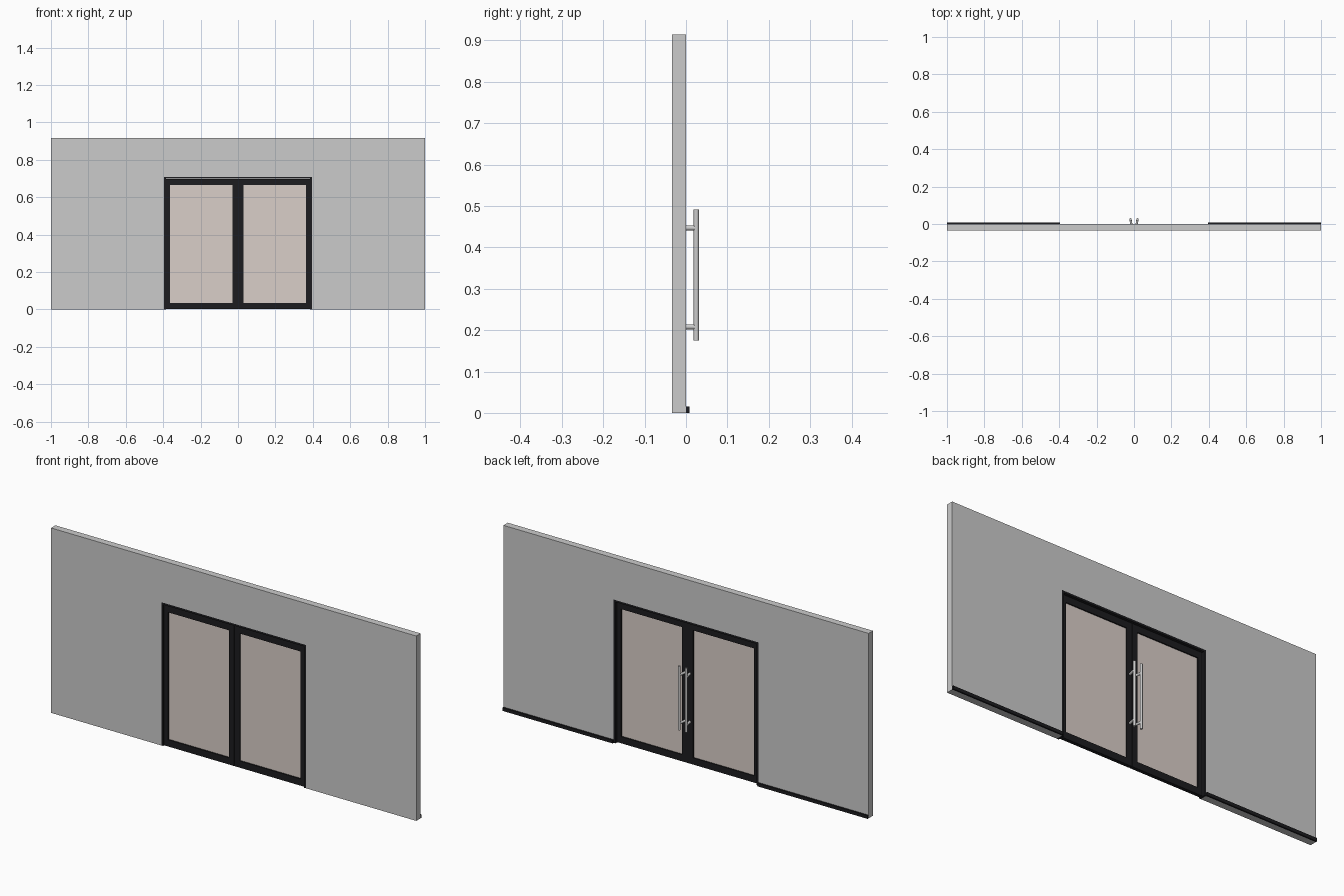
import bpy, bmesh, math
from mathutils import Vector

if "Cube" in bpy.data.objects:
    bpy.data.objects.remove(bpy.data.objects["Cube"])

def material(name, rgb):
    m = bpy.data.materials.new(name)
    m.diffuse_color = (*rgb, 1)
    m.use_nodes = True
    m.node_tree.nodes["Principled BSDF"].inputs["Base Color"].default_value = m.diffuse_color
    return m

BLACK = material("black_metal", (0.012, 0.012, 0.014))
GLASS = material("tinted_glass", (0.70, 0.62, 0.58))

def link(name, bm, mat=None):
    mesh = bpy.data.meshes.new(name)
    bmesh.ops.recalc_face_normals(bm, faces=bm.faces)
    bm.to_mesh(mesh)
    bm.free()
    ob = bpy.data.objects.new(name, mesh)
    bpy.context.collection.objects.link(ob)
    if mat:
        mesh.materials.append(mat)
    return ob

def prism(name, outline, y0, y1, mat=None, hole=None):
    """Extrude an x-z outline along y; an optional hole makes a closed ring."""
    bm = bmesh.new()
    loops = [[[bm.verts.new((x, y, z)) for x, z in pts] for y in (y0, y1)]
             for pts in ([outline, hole] if hole else [outline])]
    n = len(outline)
    for front, back in loops:
        for i in range(n):
            j = (i + 1) % n
            bm.faces.new((front[i], front[j], back[j], back[i]))
    for side in (0, 1):
        if hole:
            a, b = loops[0][side], loops[1][side]
            for i in range(n):
                j = (i + 1) % n
                bm.faces.new((a[i], a[j], b[j], b[i]))
        else:
            bm.faces.new(loops[0][side])
    return link(name, bm, mat)

def rect(x0, x1, z0, z1):
    return [(x0, z0), (x1, z0), (x1, z1), (x0, z1)]

def portal(half, inner, top, inner_top):
    return [(-half, 0), (-half, top), (half, top), (half, 0),
            (inner, 0), (inner, inner_top), (-inner, inner_top), (-inner, 0)]

def rod(name, a, b, r):
    a, b = Vector(a), Vector(b)
    bm = bmesh.new()
    bmesh.ops.create_cone(bm, cap_ends=True, segments=20, radius1=r, radius2=r,
                          depth=(b - a).length)
    ob = link(name, bm)
    ob.location = (a + b) / 2
    ob.rotation_euler = (b - a).to_track_quat('Z', 'Y').to_euler()
    bpy.ops.object.select_all(action='DESELECT')
    ob.select_set(True)
    bpy.context.view_layer.objects.active = ob
    bpy.ops.object.shade_smooth_by_angle(angle=math.radians(40))

# Wall with doorway, and the frame lining it
prism("wall", portal(1.0, 0.396, 0.915, 0.709), -0.034, 0.0)
prism("door_frame", portal(0.396, 0.386, 0.709, 0.699), -0.034, 0.0, BLACK)

for s, side in ((-1, "left"), (1, "right")):
    # Skirting on the back of the wall
    prism(side + "_skirting", rect(s * 0.396, s * 1.0, 0, 0.016), 0.0, 0.008, BLACK)
    # Door leaf and its pane
    prism(side + "_door_leaf", rect(s * 0.001, s * 0.385, 0.002, 0.698), -0.029, -0.012,
          BLACK, hole=rect(s * 0.030, s * 0.363, 0.035, 0.666))
    prism(side + "_glass_pane", rect(s * 0.029, s * 0.364, 0.034, 0.667),
          -0.022, -0.018, GLASS)
    # Pull handle
    rod(side + "_handle_bar", (s * 0.019, 0.025, 0.175), (s * 0.019, 0.025, 0.491), 0.0063)
    for z in (0.208, 0.447):
        rod(side + "_handle_post", (s * 0.012, -0.013, z), (s * 0.019, 0.025, z), 0.006)
